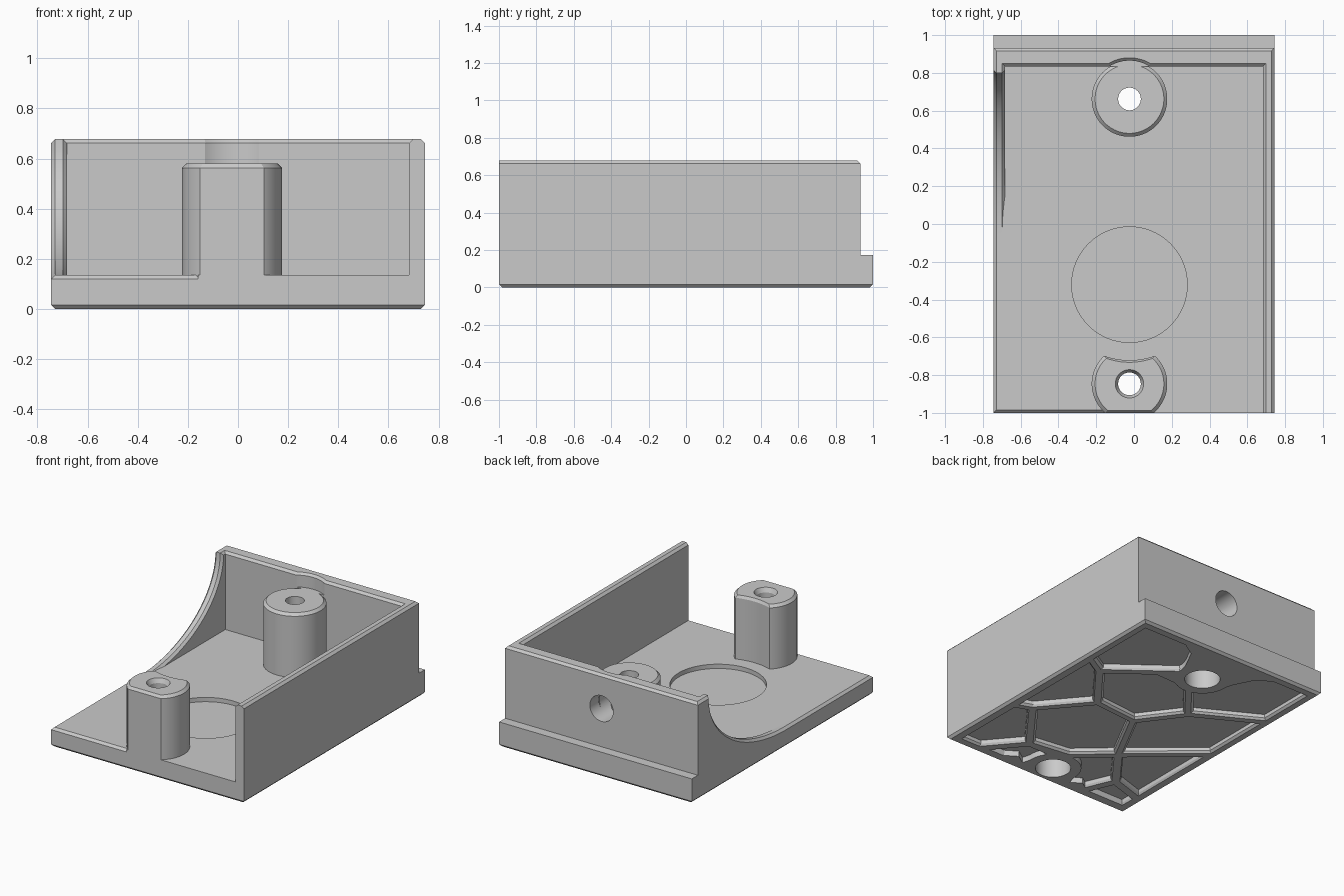
import bpy, bmesh
from math import cos, sin, pi, sqrt, radians
from mathutils import Vector, Matrix

cube = bpy.data.objects.get("Cube")
if cube:
    bpy.data.objects.remove(cube, do_unlink=True)

grey = bpy.data.materials.new("light grey plastic")
grey.use_nodes = True
COLOUR = (0.59, 0.59, 0.59, 1)
grey.diffuse_color = COLOUR
grey.node_tree.nodes["Principled BSDF"].inputs["Base Color"].default_value = COLOUR

W, CX = 0.745, -0.024          # half width, hole axis
POSTS = (-0.846, 0.662)        # post positions along y
RECESS_Y, FLOOR, TOP, INNER = -0.321, 0.135, 0.678, 0.682


def finish(name, bm):
    bmesh.ops.recalc_face_normals(bm, faces=bm.faces)
    me = bpy.data.meshes.new(name)
    bm.to_mesh(me)
    bm.free()
    me.materials.append(grey)
    ob = bpy.data.objects.new(name, me)
    bpy.context.collection.objects.link(ob)
    return ob


def add_loft(bm, rings):
    loops = [[bm.verts.new(p) for p in r] for r in rings]
    n = len(loops[0])
    for a, b in zip(loops, loops[1:]):
        for i in range(n):
            bm.faces.new((a[i], a[(i + 1) % n], b[(i + 1) % n], b[i]))
    bm.faces.new(loops[0][::-1])
    bm.faces.new(loops[-1])


def loft(name, rings, bevel=None):
    bm = bmesh.new()
    add_loft(bm, rings)
    if bevel:
        bevel_edges(bm, bevel)
    return finish(name, bm)


def box(name, x0, x1, y0, y1, z0, z1, bevel=None):
    plan = ((x0, y0), (x1, y0), (x1, y1), (x0, y1))
    return loft(name, [[(x, y, z) for x, y in plan] for z in (z0, z1)], bevel)


def bevel_edges(bm, rule):
    bmesh.ops.recalc_face_normals(bm, faces=bm.faces)
    edges = [e for e in bm.edges if rule(e.verts[0].co, e.verts[1].co)]
    bmesh.ops.bevel(bm, geom=edges, offset=0.016, segments=1, affect='EDGES')


def circle(y, r, z, n=64):
    return [(CX + r * cos(2 * pi * i / n), y + r * sin(2 * pi * i / n), z) for i in range(n)]


def cylinder(name, y, r0, r1, z0, z1):
    return loft(name, [circle(y, r0, z0), circle(y, r1, z1)])


def combine(target, other, op):
    mod = target.modifiers.new(op, 'BOOLEAN')
    mod.operation, mod.object, mod.solver = op, other, 'EXACT'
    graph = bpy.context.evaluated_depsgraph_get()
    me = bpy.data.meshes.new_from_object(target.evaluated_get(graph))
    target.modifiers.clear()
    target.data = me
    bpy.data.objects.remove(other, do_unlink=True)


# Floor slab with chamfered underside, and chamfered top on the open left and front edges
def slab_edge(a, b):
    under = a.z < 0.01 and b.z < 0.01
    top = a.z > 0.1 and b.z > 0.1
    side = max(a.x, b.x) < 0 or max(a.y, b.y) < 0
    return under or (top and side)


case = box("case", -W, W, -1, 1, 0, FLOOR, slab_edge)
parts = [box("front_sill", -0.16, W, -1, -0.9, 0.05, FLOOR),
         box("back_ledge", -W, W, 0.86, 1, 0.03, 0.173)]

# Right and back walls with a short return on the open side
plan = [(W, -1), (W, 0.933), (-W, 0.933), (-W, 0.815), (-INNER, 0.815), (-INNER, 0.834),
        (INNER, 0.834), (INNER, -1)]
parts.append(loft("walls", [[(x, y, z) for x, y in plan] for z in (0.05, TOP)],
                  lambda a, b: min(a.z, b.z) > 0.6 and max(a.y, b.y) > -0.99))

# Side wall swept down to the floor in a concave elliptical arc
arc = [(-0.05 + 0.85 * sin(t), FLOOR + 0.54 * (1 - cos(t))) for t in [radians(86) * i / 32 for i in range(33)]]
outline = [(-0.15, 0.05), (-0.15, FLOOR)] + arc + [(0.8, TOP), (0.85, TOP), (0.85, 0.05)]
parts.append(loft("curved_wall", [[(x, y, z) for y, z in outline] for x in (-W, -INNER)],
                  lambda a, b: abs(a.x - b.x) < 0.001 and min(a.z, b.z) > 0.1))


# Posts: the front one is flattened by the front face and hollowed by the recess
def post(name, y, clipped):
    ring = []
    for px, py, _ in circle(y, 0.2, 0, 200 if clipped else 96):
        if clipped:
            py = max(py, -1)
            py = min(py, RECESS_Y - sqrt(0.16 - (px - CX) ** 2))
        ring.append((px, py))
    levels = ((0.05, 1), (0.562, 1), (0.58, 0.91))
    return loft(name, [[(CX + (px - CX) * k, y + (py - y) * k, z) for px, py in ring] for z, k in levels])


for p in parts:
    combine(case, p, 'UNION')
notch = [circle(POSTS[1], r, z) for r, z in ((0.203, 0.58), (0.203, TOP - 0.015), (0.225, TOP + 0.007))]
combine(case, loft("wall_notch", notch), 'DIFFERENCE')
combine(case, post("front_post", POSTS[0], True), 'UNION')
combine(case, post("rear_post", POSTS[1], False), 'UNION')

# Screw bores, counterbores, round floor recess and cable hole
cuts = [cylinder("floor_recess", RECESS_Y, 0.306, 0.306, 0.105, 0.3),
        cylinder("countersink", POSTS[0], 0.06, 0.08, 0.55, 0.59)]
for y in POSTS:
    cuts += [cylinder("bore", y, 0.06, 0.06, -0.1, 0.8),
             cylinder("counterbore", y, 0.115, 0.115, -0.1, 0.4)]
cable = cylinder("cable_hole", 0, 0.09, 0.09, -0.3, 0.1)
cable.data.transform(Matrix.Translation((0, 0.95, 0.44)) @ Matrix.Rotation(-pi / 2, 4, 'X')
                     @ Matrix.Translation((-CX, 0, 0)))
cuts.append(cable)
for c in cuts:
    combine(case, c, 'DIFFERENCE')


# Underside: irregular cells between ribs, each inset from its shared junctions
def clip(poly, point, normal):
    out = []
    for a, b in zip(poly, poly[1:] + poly[:1]):
        da, db = (a - point).dot(normal), (b - point).dot(normal)
        if da <= 0:
            out.append(a)
        if da * db < 0:
            out.append(a.lerp(b, da / (da - db)))
    return out


def inset(points, gap):
    mid = sum(points, Vector((0, 0))) / len(points)
    cell = points
    for p, q in zip(points, points[1:] + points[:1]):
        side = Vector((q.y - p.y, p.x - q.x)).normalized()
        if side.dot(mid - p) > 0:
            side = -side
        cell = clip(cell, p - side * gap, side)
    return cell


X, Y = 0.705, 0.955            # rim limits
a, b, c, d = (0.55, 0.31), (0.295, -0.015), (0.57, -0.34), (-0.03, -0.045)
e, f, g, h = (-0.25, 0.25), (-0.24, -0.446), (0.295, -0.7), (-0.45, -0.72)
k, m, n = (0.25, 0.54), (-0.02, 0.53), (0, -0.66)
layout = [(a, b, d, e, m, k), (c, b, d, f, n, g), (d, e, (-X, 0.5), (-X, -0.05), f),
          (a, k, (0, 0.73), (0, Y), (X, Y), (X, 0.4)), (a, b, c, (X, -0.39), (X, 0.4)),
          (c, g, (0.51, -Y), (X, -Y), (X, -0.39)), (g, (0.1, -0.7), (0.1, -Y), (0.51, -Y)),
          (f, h, (-0.35, -Y), (-0.05, -Y), n), (f, (-X, -0.05), (-X, -0.8), h),
          (h, (-X, -0.8), (-X, -Y), (-0.35, -Y)), (e, m, (-0.3, Y), (-X, Y), (-X, 0.5))]
bm = bmesh.new()
for corners in layout:
    cell = inset([Vector(p) for p in corners], 0.034)
    mid = sum(cell, Vector((0, 0))) / len(cell)
    add_loft(bm, [[(*(mid + (v - mid) * s), z) for v in cell]
                  for z, s in ((-0.02, 1.05), (0, 1.05), (0.014, 1), (0.039, 1))])
cells = finish("rib_cells", bm)

# Solid pads round the screw holes, flaring into the rim
for y, way in zip(POSTS, (-1, 1)):
    combine(cells, cylinder("pad", y, 0.18, 0.19, -0.1, 0.2), 'DIFFERENCE')
    flare = [(0.18, y), (0.2, y + way * 0.07), (0.27, way * 0.87), (0.38, way * 0.94), (0.38, way)]
    flare = [(CX + x, v) for x, v in flare] + [(CX - x, v) for x, v in flare[::-1]]
    combine(cells, loft("pad_flare", [[(x, v, z) for x, v in flare] for z in (-0.1, 0.2)]), 'DIFFERENCE')
combine(case, cells, 'DIFFERENCE')

# Smooth curved faces, crisp edges
bpy.ops.object.select_all(action='DESELECT')
case.select_set(True)
bpy.context.view_layer.objects.active = case
bpy.ops.object.shade_smooth_by_angle(angle=radians(20))
